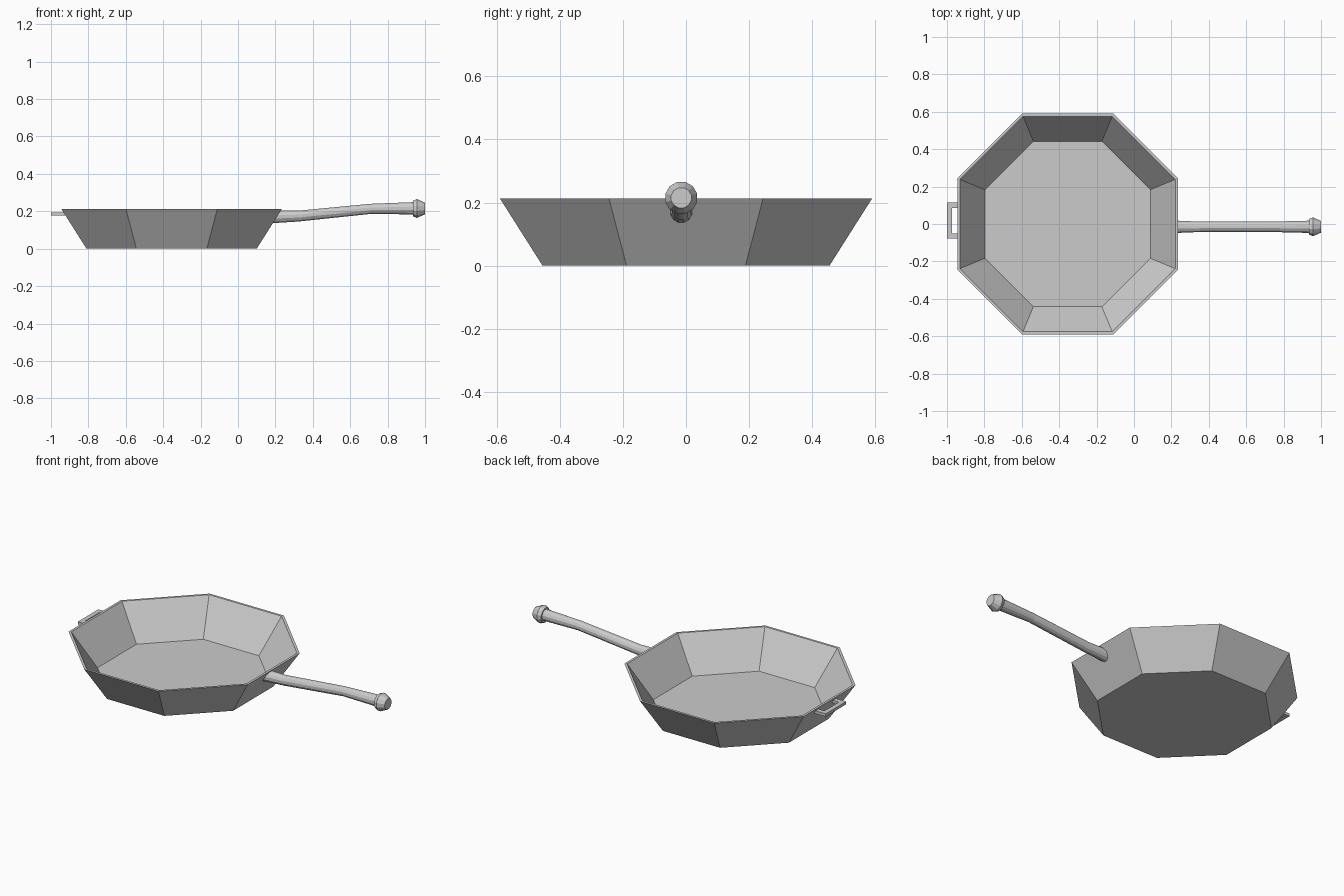
import bpy, bmesh, math

if "Cube" in bpy.data.objects:
    bpy.data.objects.remove(bpy.data.objects["Cube"])


def make_object(name, bm):
    bmesh.ops.recalc_face_normals(bm, faces=bm.faces)
    mesh = bpy.data.meshes.new(name)
    bm.to_mesh(mesh)
    bm.free()
    obj = bpy.data.objects.new(name, mesh)
    bpy.context.collection.objects.link(obj)
    return obj


def loft(name, rings):
    """Skin a list of equal-length point loops and cap both ends."""
    bm = bmesh.new()
    loops = [[bm.verts.new(p) for p in ring] for ring in rings]
    n = len(loops[0])
    for a, b in zip(loops, loops[1:]):
        for i in range(n):
            j = (i + 1) % n
            bm.faces.new((a[i], a[j], b[j], b[i]))
    bm.faces.new(loops[0][::-1])
    bm.faces.new(loops[-1])
    return make_object(name, bm)


def octagon(apothem, z, cx=-0.355):
    r = apothem / math.cos(math.pi / 8)
    angles = [math.pi / 8 + i * math.pi / 4 for i in range(8)]
    return [(cx + r * math.cos(a), r * math.sin(a), z) for a in angles]


def ring_x(x, z, r, shear=0.0, sides=12, y=-0.015):
    """Circle facing along x, optionally leaning with its height."""
    angles = [(i + 0.5) * 2 * math.pi / sides for i in range(sides)]
    return [(x + shear * r * math.sin(a), y + r * math.cos(a), z + r * math.sin(a))
            for a in angles]


# Octagonal pan: underside, outer wall, rim, inner wall and cooking surface
loft("pan_body", [octagon(0.455, 0.0), octagon(0.59, 0.213),
                  octagon(0.576, 0.213), octagon(0.442, 0.014)])

# Bent handle, its first ring leaning with the pan wall
loft("handle", [ring_x(0.201, 0.170, 0.035, 0.63), ring_x(0.32, 0.174, 0.030),
                ring_x(0.71, 0.213, 0.028), ring_x(0.94, 0.216, 0.034)])

# Knob on the end of the handle
loft("handle_knob", [ring_x(0.935, 0.215, 0.043), ring_x(0.957, 0.215, 0.052),
                     ring_x(0.999, 0.215, 0.033)])

# Helper grip opposite: a thin frame partly set into the wall
bm = bmesh.new()
y0, y1, edge = -0.078, 0.114, 0.028
outline = [(-0.925, y0), (-1.0, y0), (-1.0, y1), (-0.925, y1),
           (-0.925, y1 - edge), (-1.0 + edge, y1 - edge),
           (-1.0 + edge, y0 + edge), (-0.925, y0 + edge)]
face = bm.faces.new([bm.verts.new((x, y, 0.177)) for x, y in outline])
grown = bmesh.ops.extrude_face_region(bm, geom=[face], use_keep_orig=True)
bmesh.ops.translate(bm, vec=(0, 0, 0.017),
                    verts=[v for v in grown["geom"] if isinstance(v, bmesh.types.BMVert)])
make_object("helper_grip", bm)
